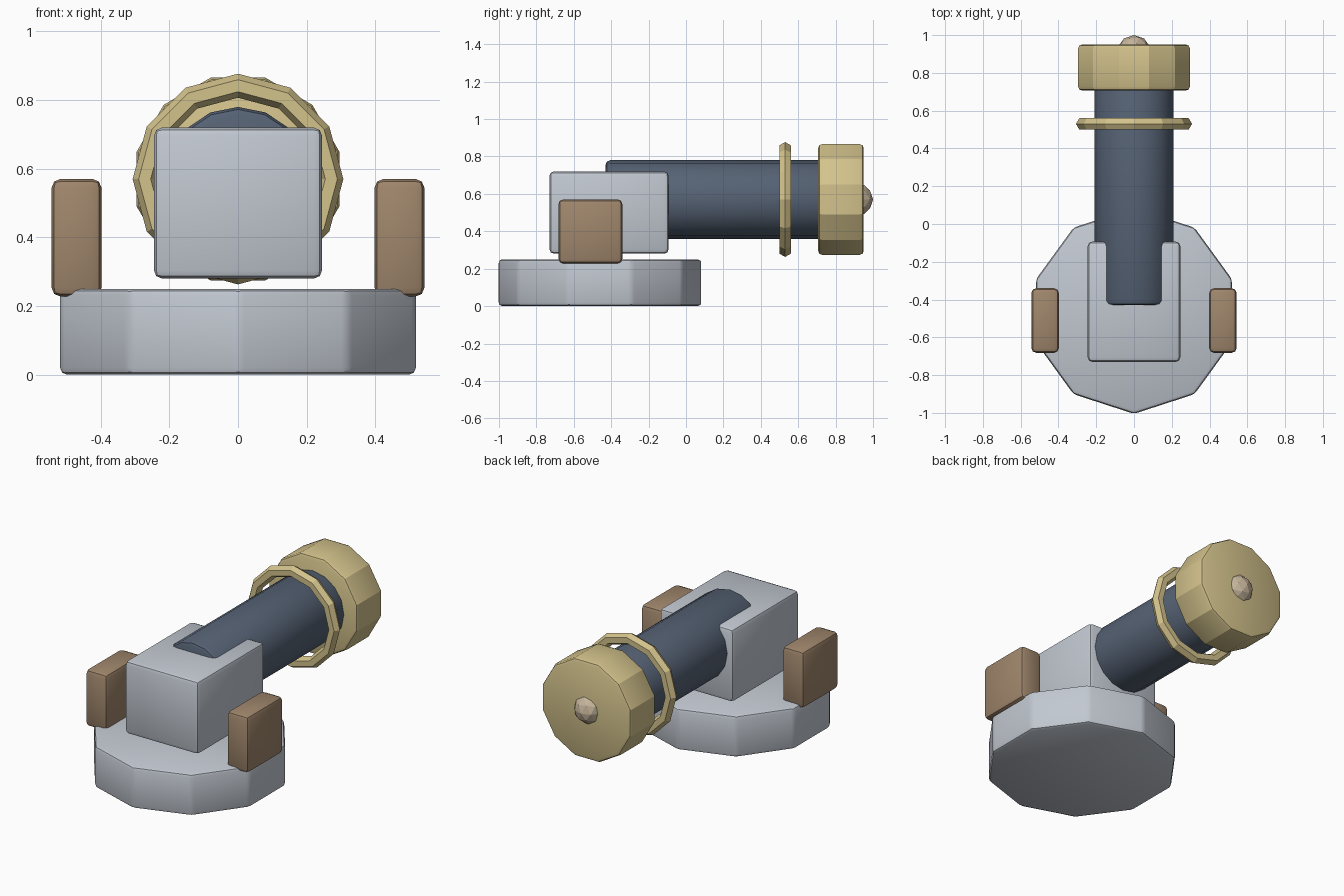
import bpy, math

if "Cube" in bpy.data.objects:
    bpy.data.objects.remove(bpy.data.objects["Cube"])

def material(name, rgb):
    m = bpy.data.materials.new(name)
    m.diffuse_color = (*rgb, 1)
    m.use_nodes = True
    m.node_tree.nodes["Principled BSDF"].inputs["Base Color"].default_value = m.diffuse_color
    return m

GREY = material("light_grey", (0.54, 0.58, 0.64))
SLATE = material("slate_blue", (0.092, 0.122, 0.175))
GOLD = material("pale_gold", (0.65, 0.54, 0.26))
BROWN = material("brown", (0.35, 0.24, 0.15))
BEIGE = material("beige", (0.55, 0.45, 0.32))

AXIS_Z = 0.57  # height of the barrel axis

def finish(name, mat, bevel=0, smooth=25):
    """Name and colour the active object, round its edges and set shading."""
    ob = bpy.context.object
    ob.name = name
    ob.data.materials.append(mat)
    bpy.ops.object.transform_apply(location=False, rotation=True, scale=True)
    if bevel:
        b = ob.modifiers.new("Bevel", 'BEVEL')
        b.width, b.segments = bevel, 2
        b.limit_method, b.angle_limit = 'ANGLE', math.radians(32)
        bpy.ops.object.modifier_apply(modifier="Bevel")
    if smooth:
        bpy.ops.object.shade_smooth_by_angle(angle=math.radians(smooth))
    return ob

def box(name, mat, lo, hi, bevel):
    bpy.ops.mesh.primitive_cube_add(size=1, location=[(a + b) / 2 for a, b in zip(lo, hi)])
    bpy.context.object.scale = [b - a for a, b in zip(lo, hi)]
    return finish(name, mat, bevel)

def tube(name, mat, sides, radius, y0, y1, bevel, turn=0.0):
    """Cylinder lying along y on the barrel axis."""
    bpy.ops.mesh.primitive_cylinder_add(vertices=sides, radius=radius, depth=y1 - y0,
                                        location=(0, (y0 + y1) / 2, AXIS_Z),
                                        rotation=(math.pi / 2, turn, 0))
    return finish(name, mat, bevel)

# ten-sided base
bpy.ops.mesh.primitive_cylinder_add(vertices=10, radius=0.545, depth=0.25,
                                    location=(0, -0.46, 0.125))
finish("base", GREY, 0.02)

# housing floating just above the base
box("housing", GREY, (-0.245, -0.73, 0.28), (0.245, -0.093, 0.72), 0.024)

# side blocks
for side, name in ((-1, "left_block"), (1, "right_block")):
    x0, x1 = sorted((side * 0.398, side * 0.543))
    box(name, BROWN, (x0, -0.682, 0.228), (x1, -0.34, 0.57), 0.025)

# barrel, muzzle collar and loose ring
tube("barrel", SLATE, 16, 0.21, -0.43, 0.8, 0.024)
tube("muzzle_collar", GOLD, 12, 0.306, 0.707, 0.95, 0.02, math.radians(15))
bpy.ops.mesh.primitive_torus_add(major_segments=12, minor_segments=6,
                                 major_radius=0.272, minor_radius=0.035,
                                 location=(0, 0.53, AXIS_Z), rotation=(math.pi / 2, 0, 0))
finish("barrel_ring", GOLD, smooth=0)

# bead at the muzzle tip
bpy.ops.mesh.primitive_ico_sphere_add(subdivisions=2, radius=0.09,
                                      location=(0, 0.91, AXIS_Z))
finish("muzzle_bead", BEIGE, smooth=0)
